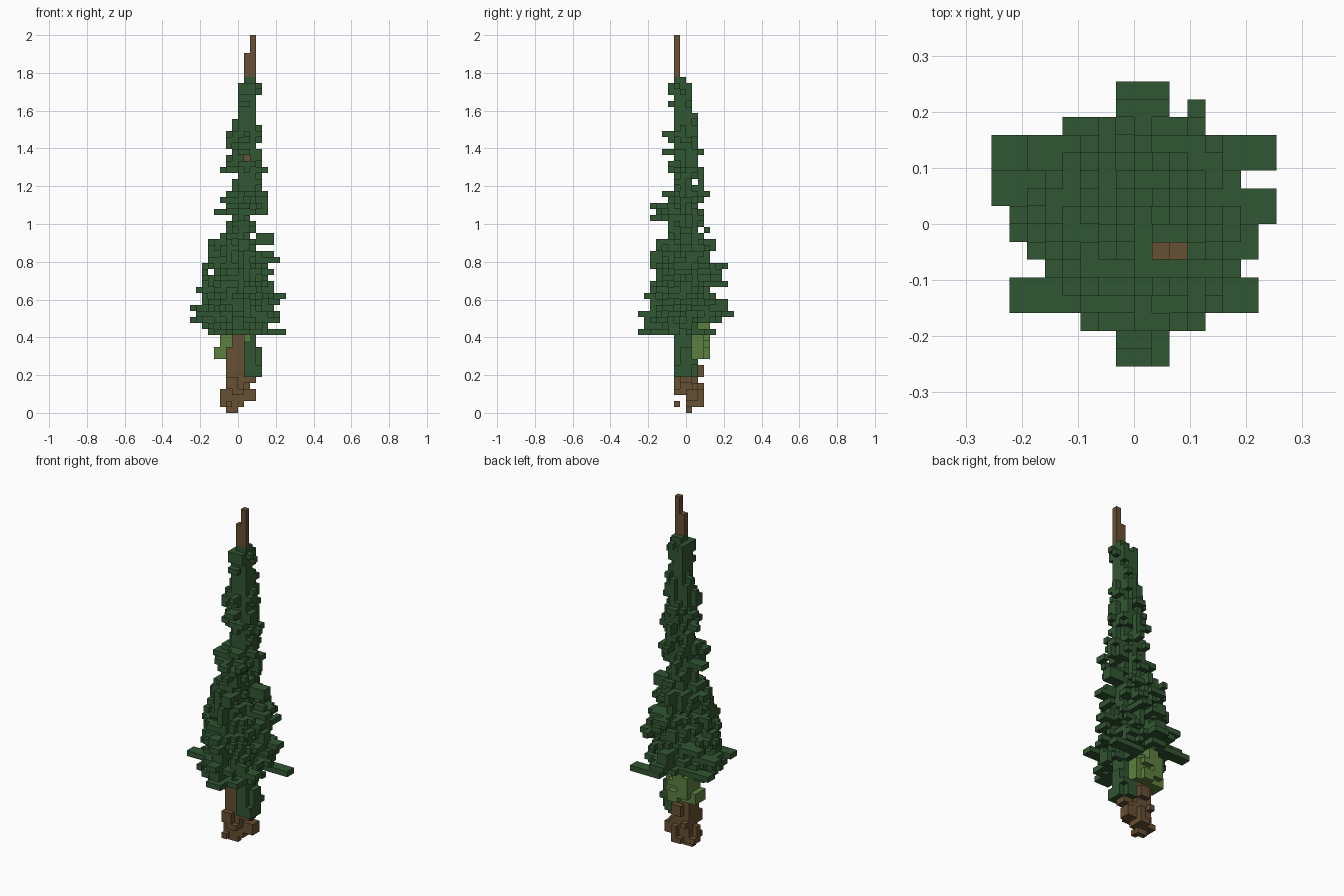
import bpy, bmesh, math, random

if "Cube" in bpy.data.objects:
    bpy.data.objects.remove(bpy.data.objects["Cube"], do_unlink=True)

random.seed(11)
CELL = 2 / 63


def material(name, rgb):
    mat = bpy.data.materials.new(name)
    mat.use_nodes = True
    mat.diffuse_color = (*rgb, 1)
    mat.node_tree.nodes["Principled BSDF"].inputs["Base Color"].default_value = (*rgb, 1)
    return mat


BARK = material("bark brown", (0.136, 0.08, 0.033))
NEEDLE = material("needle green", (0.031, 0.092, 0.032))
LEAF = material("light leaf green", (0.107, 0.216, 0.051))


def block(x0, x1, y0, y1, z0, z1):
    """Set of grid cells filling a box; upper limits are excluded."""
    return {(x, y, z) for x in range(x0, x1) for y in range(y0, y1) for z in range(z0, z1)}


def build(name, cells, mat):
    """Turn a set of cells into one mesh made of its exposed square faces."""
    bm = bmesh.new()
    corners = {}

    def corner(p):
        if p not in corners:
            corners[p] = bm.verts.new([c * CELL for c in p])
        return corners[p]

    for cell in sorted(cells):
        for axis in range(3):
            u, v = (axis + 1) % 3, (axis + 2) % 3
            for side in (0, 1):
                near = list(cell)
                near[axis] += 2 * side - 1
                if tuple(near) in cells:
                    continue
                ring = []
                for a, b in ((0, 0), (1, 0), (1, 1), (0, 1)):
                    p = list(cell)
                    p[axis] += side
                    p[u] += a
                    p[v] += b
                    ring.append(corner(tuple(p)))
                bm.faces.new(ring if side else ring[::-1])
    mesh = bpy.data.meshes.new(name)
    bm.to_mesh(mesh)
    bm.free()
    mesh.materials.append(mat)
    obj = bpy.data.objects.new(name, mesh)
    bpy.context.collection.objects.link(obj)


def axis_at(z):
    """Centre line of the leaning stem, in cells."""
    t = max(0, min(1, (z - 13) / 42))
    return 1.9 * t, -0.95 * t


# Trunk: knobbly foot, straight bole, thin leaning stem and bare tip
trunk = block(-2, 0, 0, 1, 0, 1) | block(-3, 1, 0, 2, 1, 2) | block(-1, 1, 2, 3, 1, 2)
trunk |= block(-2, 1, 0, 2, 2, 4) | block(-2, 1, -1, 2, 4, 11) | block(-1, 1, -1, 2, 11, 13)
trunk |= block(-3, -2, 0, 1, 2, 4) | block(1, 3, 0, 2, 2, 4) | block(0, 1, 2, 3, 2, 4)
trunk |= block(0, 2, 1, 2, 4, 5) | block(1, 3, -1, 1, 5, 6) | block(-1, 1, 2, 3, 6, 8)
trunk |= block(-2, -1, -2, -1, 1, 2) | block(-1, 1, -2, 0, 3, 4) | block(-2, 0, -2, -1, 4, 6)
trunk |= block(-2, -1, 2, 3, 4, 5)
for z in range(13, 53):
    x = math.floor(axis_at(z)[0])
    trunk |= block(x, x + 1, -1, 0, z, z + 1)
trunk |= block(1, 3, -2, -1, 56, 60) | block(2, 3, -2, -1, 60, 63)

# Small leafy shrub at the back, with a few sprigs reaching forward
shrub = block(-2, 1, 2, 3, 9, 14) | block(-3, 0, 2, 4, 10, 14) | block(-4, -2, 0, 3, 9, 11)
shrub |= block(-3, -1, 0, 2, 11, 14) | block(-2, 1, 3, 4, 9, 11) | block(-2, 0, 2, 4, 14, 15)
shrub |= block(1, 2, 1, 3, 9, 13) | block(0, 1, 3, 4, 12, 13) | block(1, 2, -2, -1, 12, 13)
shrub -= block(-1, 0, 3, 4, 11, 12) | block(-2, -1, 3, 4, 9, 10)

# Low needle clump hanging at the left of the bole
low_clump = block(1, 4, -2, 2, 6, 9) | block(1, 4, -2, 1, 9, 11) | block(1, 3, -2, 1, 11, 13)
low_clump -= block(3, 4, -2, -1, 8, 11) | block(3, 4, 1, 2, 6, 8)

# Crown tiers: start level, then right, left, front and back limits
TIERS = [
    (13, -6, 6, -7, 3), (15, -7, 7, -7, 6), (17, -7, 7, -7, 7), (19, -7, 7, -7, 5),
    (21, -6, 6, -6, 6), (23, -6, 6, -6, 7), (25, -5, 6, -6, 4), (27, -5, 4, -5, 6),
    (29, -3, 3, -5, 4), (30, -2, 4, -4, 4), (32, -1, 3, -6, 3), (33, -3, 5, -6, 3),
    (35, -2, 5, -4, 4), (37, -1, 4, -3, 3), (40, -2, 5, -3, 3), (42, -2, 4, -4, 3),
    (44, -2, 4, -4, 2), (47, -1, 4, -2, 2), (50, -1, 3, -3, 1), (53, 0, 4, -3, 1),
]
SECTORS = 20
crown = block(1, 3, -2, 0, 53, 56)
for i, (start, x0, x1, y0, y1) in enumerate(TIERS):
    end = TIERS[i + 1][0] if i + 1 < len(TIERS) else 55
    for z in range(start, end):
        # Branch lengths differ by direction, longest along the main directions
        reach = [random.uniform(0.85, 1.06) if s % 5 == 0 else random.uniform(0.5, 1.02)
                 for s in range(SECTORS)]
        cx, cy = axis_at(z)
        for x, y, _ in sorted(block(x0, x1, y0, y1, z, z + 1)):
            dx, dy = x + 0.5 - cx, y + 0.5 - cy
            r = math.hypot(dx / (x1 - cx if dx > 0 else cx - x0),
                           dy / (y1 - cy if dy > 0 else cy - y0))
            limit = reach[round(math.atan2(dy, dx) / math.tau * SECTORS) % SECTORS]
            core = max(abs(dx), abs(dy)) < 1.6
            if core or r < limit:
                if random.random() < (0.97 if core else 0.78):
                    crown.add((x, y, z))

# Long single boughs that stick out of the crown
BOUGHS = [
    (2, 8, 3, 5, 13, 14), (2, 7, -5, -3, 15, 16), (-7, -2, -5, -3, 16, 17),
    (-8, -2, 3, 5, 15, 16), (-8, -2, 1, 3, 17, 18), (2, 8, 0, 2, 19, 20),
    (-1, 2, -8, -4, 13, 14), (-1, 1, -8, -4, 16, 17), (-1, 2, 4, 8, 16, 17),
    (-6, -2, 3, 5, 19, 20), (3, 4, 2, 7, 21, 22), (-7, -3, 0, 1, 20, 21),
    (3, 7, -2, 0, 25, 26), (2, 5, 2, 4, 24, 25), (3, 6, -1, 1, 28, 30),
    (-4, 0, -1, 1, 33, 34), (-3, 0, -3, -1, 35, 36), (-3, 0, 0, 1, 40, 41),
]
for bough in BOUGHS:
    crown |= block(*bough)

# Drop stray cells that touch nothing beside them
solid = crown | trunk
crown = {(x, y, z) for x, y, z in crown
         if {(x + 1, y, z), (x - 1, y, z), (x, y + 1, z), (x, y - 1, z)} & solid}

build("trunk", trunk, BARK)
build("shrub", shrub - trunk, LEAF)
build("low_needle_clump", low_clump - trunk - shrub, NEEDLE)
build("needle_crown", crown - trunk - shrub, NEEDLE)
